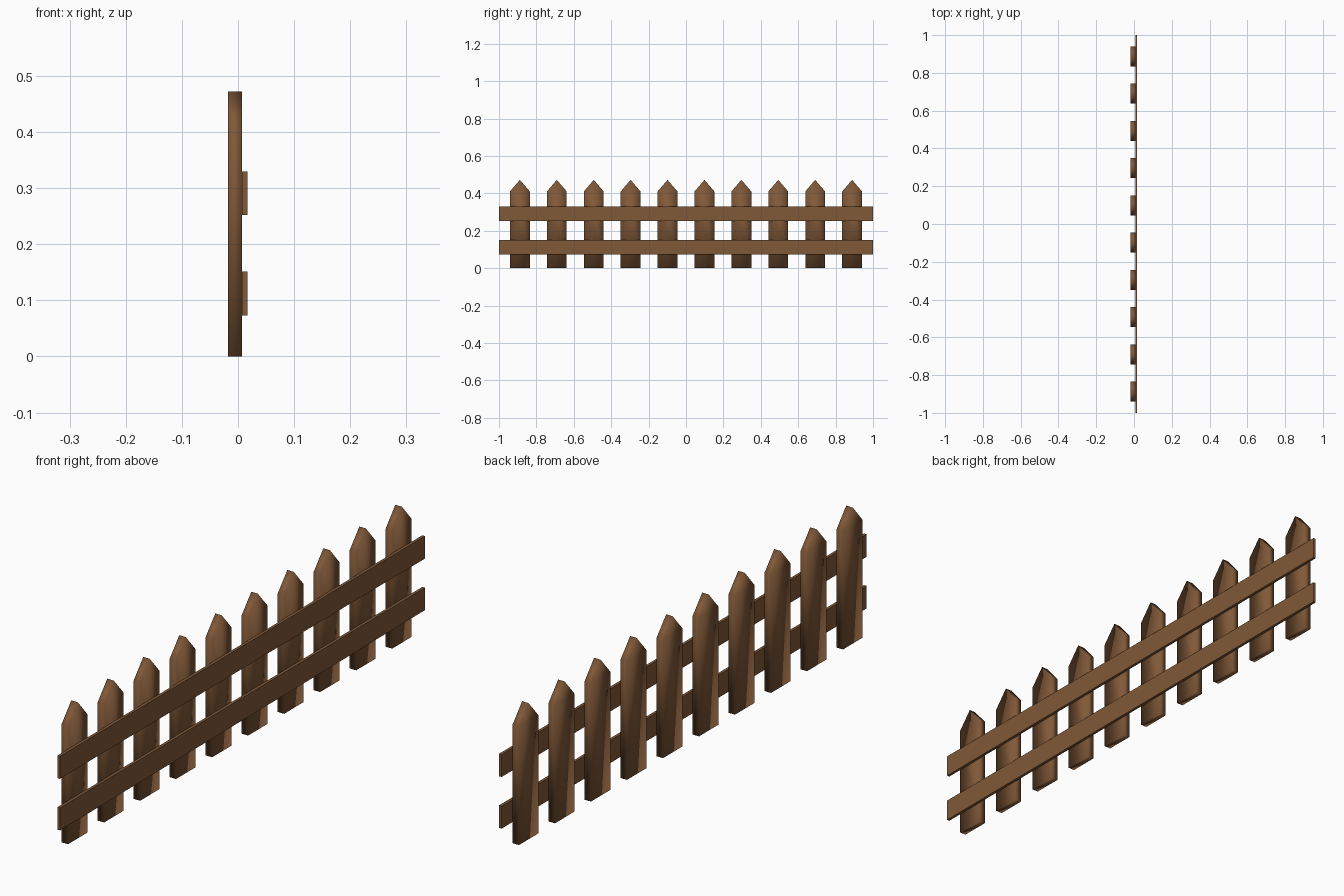
import bpy, bmesh

if "Cube" in bpy.data.objects:
    bpy.data.objects.remove(bpy.data.objects["Cube"])

wood = bpy.data.materials.new("brown_wood")
wood.diffuse_color = (0.22, 0.10, 0.04, 1)
wood.use_nodes = True
wood.node_tree.nodes["Principled BSDF"].inputs["Base Color"].default_value = wood.diffuse_color


def extruded(name, profile, x0, x1, smooth):
    """Extrude a (y, z) outline along x from x0 to x1."""
    bm = bmesh.new()
    face = bm.faces.new([bm.verts.new((x0, y, z)) for y, z in profile])
    result = bmesh.ops.extrude_face_region(bm, geom=[face])
    for v in result["geom"]:
        if isinstance(v, bmesh.types.BMVert):
            v.co.x = x1
    bmesh.ops.recalc_face_normals(bm, faces=bm.faces)
    for f in bm.faces:
        f.smooth = smooth
    mesh = bpy.data.meshes.new(name)
    bm.to_mesh(mesh)
    bm.free()
    mesh.materials.append(wood)
    obj = bpy.data.objects.new(name, mesh)
    bpy.context.collection.objects.link(obj)
    return obj


# Pointed pickets, softly shaded
COUNT, HALF_WIDTH, END = 10, 0.053, 0.888
for i in range(COUNT):
    y = -END + 2 * END * i / (COUNT - 1)
    outline = [(y - HALF_WIDTH, 0), (y + HALF_WIDTH, 0),
               (y + HALF_WIDTH, 0.41), (y, 0.472), (y - HALF_WIDTH, 0.41)]
    extruded(f"picket_{i + 1}", outline, -0.018, 0.007, True)

# Two thin horizontal rails along the +x side
for name, z0, z1 in (("lower_rail", 0.073, 0.151), ("upper_rail", 0.252, 0.33)):
    extruded(name, [(-1, z0), (1, z0), (1, z1), (-1, z1)], 0.007, 0.017, False)
